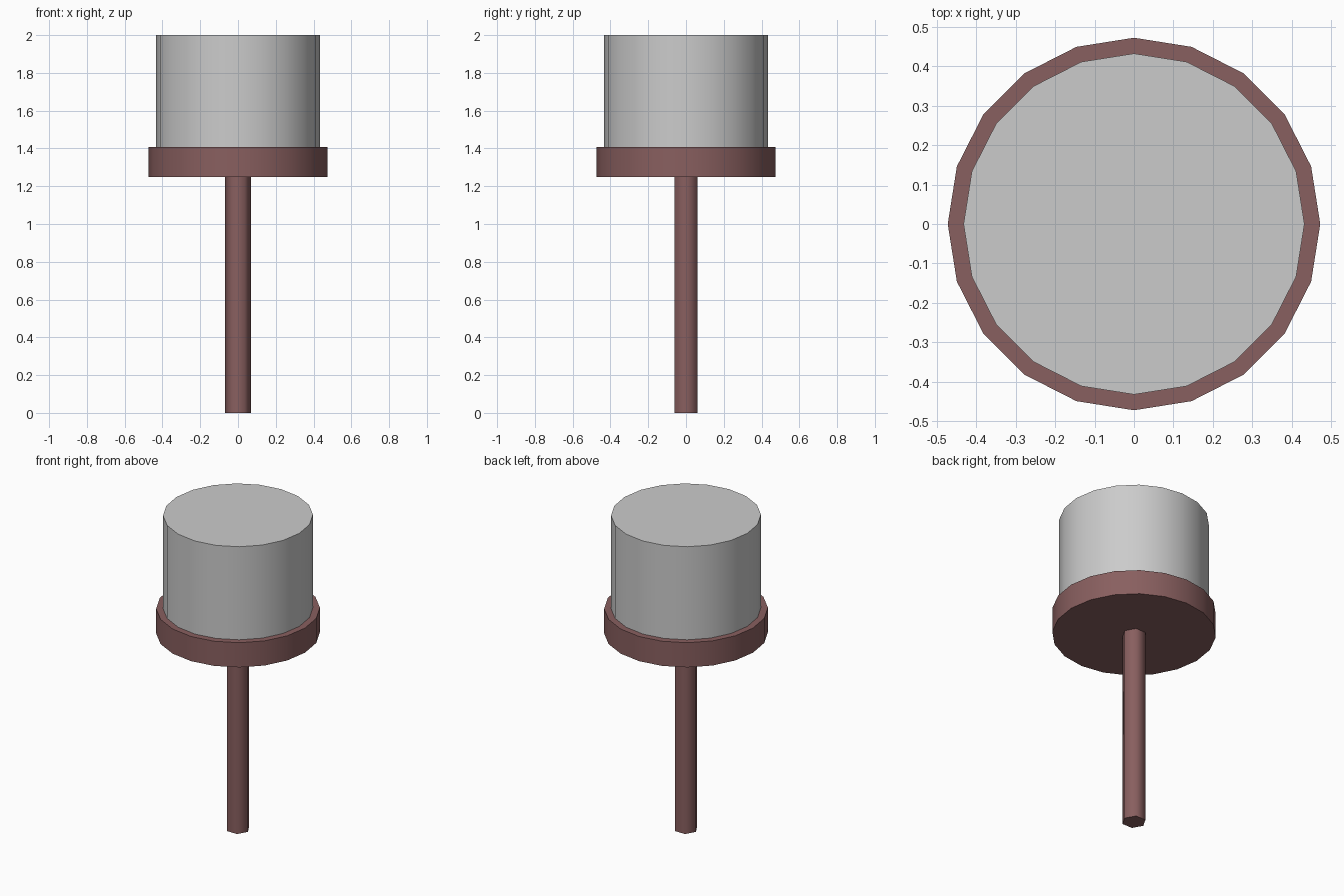
import bpy
import math

if "Cube" in bpy.data.objects:
    bpy.data.objects.remove(bpy.data.objects["Cube"])

red = bpy.data.materials.new("dull_red")
red.diffuse_color = (0.25, 0.115, 0.115, 1)
red.use_nodes = True
red.node_tree.nodes["Principled BSDF"].inputs["Base Color"].default_value = red.diffuse_color


def cylinder(name, sides, radius, z0, z1, material=None):
    """Upright prism with a corner on the +x axis, smooth around its side."""
    bpy.ops.mesh.primitive_cylinder_add(
        vertices=sides, radius=radius, depth=z1 - z0,
        location=(0, 0, (z0 + z1) / 2), rotation=(0, 0, math.pi / 2))
    obj = bpy.context.object
    obj.name = name
    bpy.ops.object.transform_apply(location=False, rotation=True, scale=False)
    bpy.ops.object.shade_smooth_by_angle(angle=math.radians(65))
    if material:
        obj.data.materials.append(material)
    return obj


# Six-sided handle
cylinder("handle", 6, 0.07, 0, 1.25, red)
# Wide collar under the head
cylinder("collar", 20, 0.473, 1.25, 1.407, red)
# Grey drum-shaped head
cylinder("head", 20, 0.433, 1.407, 2.0)
